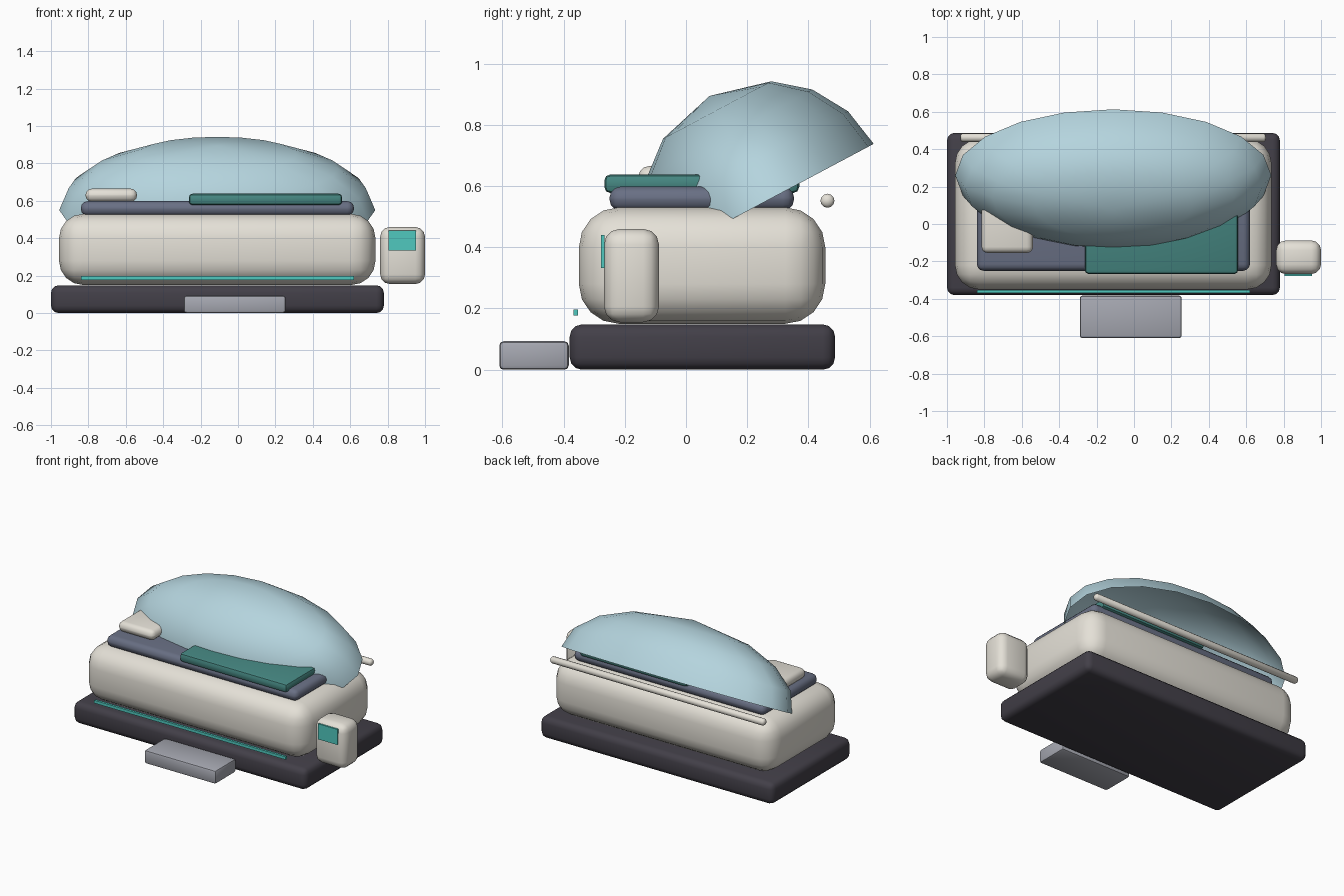
import bpy, bmesh, math
from mathutils import Matrix

if "Cube" in bpy.data.objects:
    bpy.data.objects.remove(bpy.data.objects["Cube"])


def mat(name, rgb):
    m = bpy.data.materials.new(name)
    m.diffuse_color = (*rgb, 1)
    m.use_nodes = True
    m.node_tree.nodes["Principled BSDF"].inputs["Base Color"].default_value = m.diffuse_color
    return m


CREAM = mat("cream", (0.78, 0.75, 0.68))
DARK = mat("dark", (0.055, 0.05, 0.065))
SLATE = mat("slate", (0.14, 0.16, 0.23))
GREEN = mat("green", (0.06, 0.24, 0.22))
TEAL = mat("teal", (0.08, 0.58, 0.52))
GREY = mat("grey", (0.38, 0.39, 0.44))
GLASS = mat("glass", (0.46, 0.66, 0.73))


def finish(bm, name, material, angle=40):
    bmesh.ops.recalc_face_normals(bm, faces=bm.faces)
    me = bpy.data.meshes.new(name)
    bm.to_mesh(me)
    bm.free()
    me.materials.append(material)
    ob = bpy.data.objects.new(name, me)
    bpy.context.collection.objects.link(ob)
    bpy.ops.object.select_all(action='DESELECT')
    ob.select_set(True)
    bpy.context.view_layer.objects.active = ob
    bpy.ops.object.shade_smooth_by_angle(angle=math.radians(angle))
    return ob


def box(name, x, y, z, material, bevel=0.0, segments=3):
    """Rounded box from (min, max) ranges."""
    bm = bmesh.new()
    bmesh.ops.create_cube(bm, size=1)
    for v in bm.verts:
        v.co = [(r[0] + r[1]) / 2 + c * (r[1] - r[0]) for r, c in zip((x, y, z), v.co)]
    if bevel:
        bmesh.ops.bevel(bm, geom=bm.edges[:], offset=bevel, segments=segments,
                        profile=0.5, affect='EDGES')
    return finish(bm, name, material)


def lathe(name, profile, n, matrix, material):
    """Revolve (radius, height) points round local z, then place by matrix."""
    bm = bmesh.new()
    rings = []
    for r, h in profile:
        count = 1 if r == 0 else n
        rings.append([bm.verts.new((r * math.cos(2 * math.pi * i / n),
                                    r * math.sin(2 * math.pi * i / n), h))
                      for i in range(count)])
    for a, b in zip(rings, rings[1:]):
        for i in range(n):
            j = (i + 1) % n
            q = [a[i % len(a)], a[j % len(a)], b[j % len(b)], b[i % len(b)]]
            bm.faces.new(list(dict.fromkeys(q)))
    bm.transform(matrix)
    return finish(bm, name, material, 60)


# Plinth, rounded body and step
box("base_plinth", (-1, 0.78), (-0.38, 0.487), (0, 0.148), DARK, 0.04)
box("pod_body", (-0.957, 0.735), (-0.35, 0.455), (0.15, 0.53), CREAM, 0.13, 4)
box("front_step", (-0.29, 0.255), (-0.61, -0.383), (0, 0.093), GREY, 0.014, 2)

# Bedding
box("mattress", (-0.84, 0.62), (-0.25, 0.353), (0.52, 0.598), SLATE, 0.036)
box("pillow", (-0.815, -0.54), (-0.155, 0.25), (0.595, 0.665), CREAM, 0.033)
box("blanket", (-0.263, 0.557), (-0.267, 0.37), (0.577, 0.638), GREEN, 0.02, 2)

# Light strip on the front
box("light_strip", (-0.84, 0.62), (-0.368, -0.352), (0.177, 0.197), TEAL)

# Side console with screen
box("console", (0.76, 1.0), (-0.268, -0.088), (0.155, 0.46), CREAM, 0.052)
box("console_screen", (0.805, 0.952), (-0.277, -0.266), (0.333, 0.44), TEAL)

# Tilted open canopy: half dome swung back about the x axis
dome = [(math.sin(math.radians(a)), math.cos(math.radians(a))) for a in (30, 50, 70, 90)]
place = (Matrix.Translation((-0.111, 0.26, 0.55)) @ Matrix.Rotation(math.radians(28), 4, 'X')
         @ Matrix.Diagonal((0.845, 0.4, 0.39, 1)))
lathe("canopy", [(0, 1)] + dome, 20, place, GLASS)

# Hinge rod along the back
rod = [(0, -0.818), (0.015, -0.815), (0.023, -0.805)]
rod += [(r, -h) for r, h in reversed(rod)]
lathe("hinge_rod", rod, 12,
      Matrix.Translation((-0.112, 0.462, 0.552)) @ Matrix.Rotation(math.pi / 2, 4, 'Y'), CREAM)
